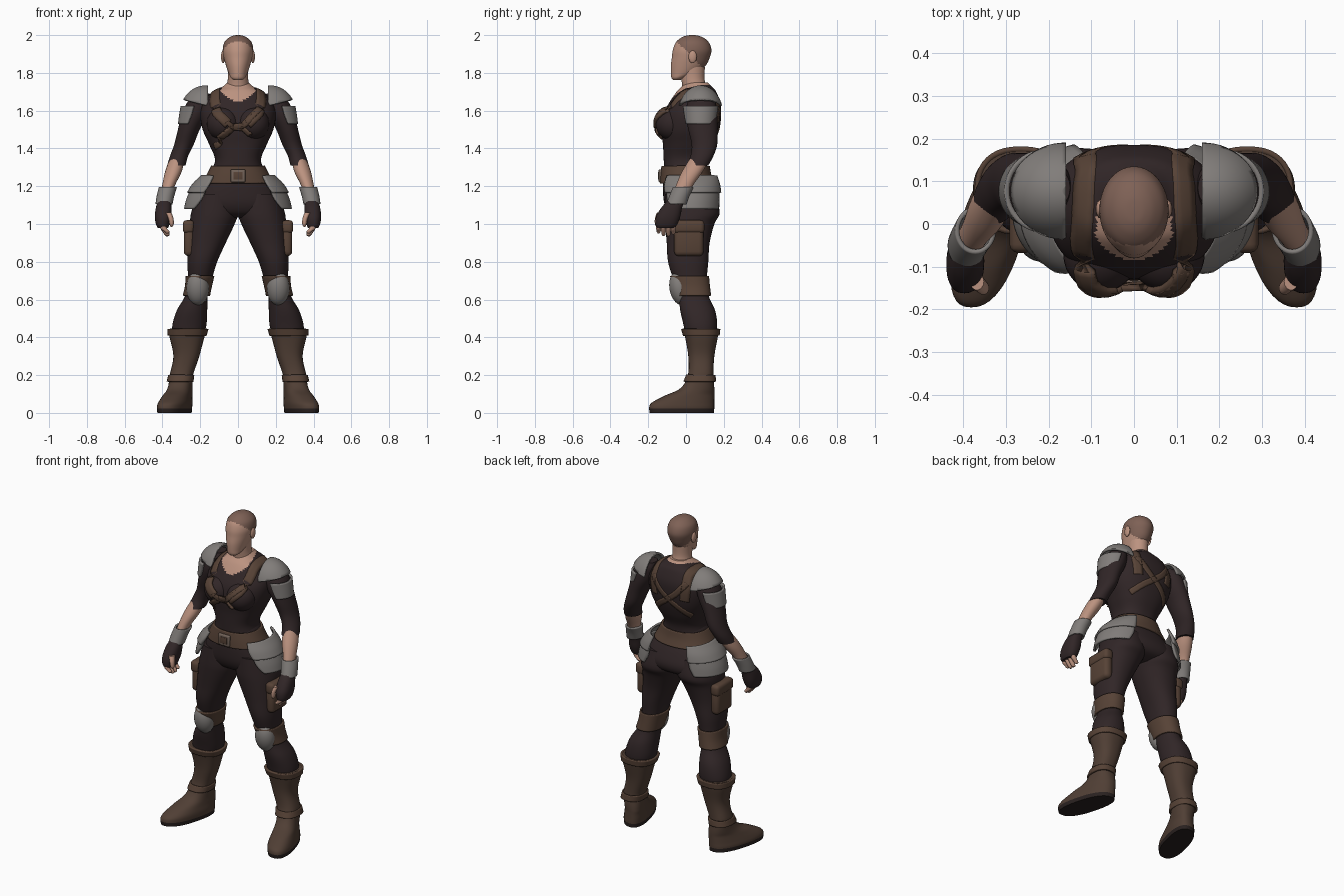
import bpy, bmesh, math
from mathutils import Vector, Matrix
from mathutils.bvhtree import BVHTree


def mat(name, r, g, b):
    m = bpy.data.materials.new(name)
    m.diffuse_color = (r, g, b, 1)
    return m


SKIN = mat("skin", 0.50, 0.29, 0.215)
HAIR = mat("cropped hair", 0.21, 0.12, 0.092)
CLOTH = mat("dark cloth", 0.030, 0.019, 0.020)
LEATHER = mat("brown leather", 0.095, 0.055, 0.037)
BOOT = mat("boot leather", 0.080, 0.049, 0.035)
STEEL = mat("grey steel", 0.22, 0.205, 0.195)
SOLE = mat("sole", 0.022, 0.015, 0.014)
BUCKLE = mat("buckle metal", 0.17, 0.125, 0.10)


def spline(rows, n=5):
    """Catmull-Rom through rows of numbers."""
    out, last = [], len(rows) - 1
    for i in range(last):
        a, b, c, d = rows[max(i - 1, 0)], rows[i], rows[i + 1], rows[min(i + 2, last)]
        for k in range(n):
            t = k / n
            out.append([0.5 * (2 * q + (r - p) * t + (2 * p - 5 * q + 4 * r - s) * t * t
                        + (3 * q - p - 3 * r + s) * t ** 3) for p, q, r, s in zip(a, b, c, d)])
    return out + [list(rows[-1])]


def finish(name, bm, mats, mirror=False, solid=0, rule=None):
    bmesh.ops.recalc_face_normals(bm, faces=bm.faces)
    if rule:
        for f in bm.faces:
            f.material_index = int(rule(f.calc_center_median()))
    me = bpy.data.meshes.new(name)
    bm.to_mesh(me)
    bm.free()
    for m in mats:
        me.materials.append(m)
    ob = bpy.data.objects.new(name, me)
    bpy.context.collection.objects.link(ob)
    if solid:
        s = ob.modifiers.new("thickness", 'SOLIDIFY')
        s.thickness, s.offset = solid, 0
    if mirror:
        ob.modifiers.new("mirror", 'MIRROR')
    return ob


def grid(bm, rows, closed):
    vs = [[bm.verts.new(p) for p in r] for r in rows]
    n = len(vs[0])
    for a, b in zip(vs, vs[1:]):
        for i in range(n if closed else n - 1):
            j = (i + 1) % n
            bm.faces.new((a[i], a[j], b[j], b[i]))
    return vs


def loft_bm(secs, p=2.0, caps=True, seg=40, n=5):
    """Horizontal rings, each given as (z, x0, x1, y0, y1)."""
    bm, rows = bmesh.new(), []
    for z, x0, x1, y0, y1 in spline(secs, n):
        ring = []
        for i in range(seg):
            a = 2 * math.pi * i / seg
            c, s = math.cos(a), math.sin(a)
            ring.append(((x0 + x1) / 2 + (x1 - x0) / 2 * math.copysign(abs(c) ** (2 / p), c),
                         (y0 + y1) / 2 + (y1 - y0) / 2 * math.copysign(abs(s) ** (2 / p), s), z))
        rows.append(ring)
    vs = grid(bm, rows, True)
    if caps:
        bm.faces.new(vs[0])
        bm.faces.new(vs[-1])
    return bm


def loft(name, secs, mats, mirror=False, p=2.0, caps=True, solid=0, rule=None, seg=40):
    return finish(name, loft_bm(secs, p, caps, seg), mats, mirror, solid, rule)


def ball(bm, c, r, seg=32):
    bmesh.ops.create_uvsphere(bm, u_segments=seg, v_segments=seg // 2, radius=1,
                              matrix=Matrix.Translation(c) @ Matrix.Diagonal((*r, 1)))
    return bm


def arc(name, rows, m, solid=0.012):
    """Curved plate: rows of (z, cx, cy, rx, ry, angle0, angle1), 0 degrees is outward."""
    bm, pts = bmesh.new(), []
    for z, cx, cy, rx, ry, a0, a1 in spline(rows, 4):
        an = [math.radians(a0 + (a1 - a0) * i / 24) for i in range(25)]
        pts.append([(cx + rx * math.cos(a), cy + ry * math.sin(a), z) for a in an])
    grid(bm, pts, False)
    return finish(name, bm, [m], True, solid)


def box(name, c, size, m, mirror=False, bev=0.015):
    bm = bmesh.new()
    bmesh.ops.create_cube(bm, size=1, matrix=Matrix.Translation(c) @ Matrix.Diagonal((*size, 1)))
    bmesh.ops.bevel(bm, geom=bm.edges[:], offset=bev, segments=3, profile=0.5, affect='EDGES')
    return finish(name, bm, [m], mirror)


# Head, ears and neck
loft("head", [(1.762, -.022, .022, -.068, -.03), (1.775, -.038, .038, -.077, .0), (1.80, -.05, .05, -.08, .06),
              (1.84, -.064, .064, -.08, .105), (1.88, -.075, .075, -.075, .125), (1.92, -.081, .081, -.07, .135),
              (1.96, -.073, .073, -.055, .122), (1.985, -.05, .05, -.028, .095), (1.997, -.026, .026, .0, .065),
              (2.0, -.005, .005, .025, .04)],
     [SKIN, HAIR], rule=lambda c: c.z > 1.915 - c.y, seg=64)
finish("ears", ball(bmesh.new(), (.079, .035, 1.885), (.011, .022, .034), 16), [SKIN], True)
loft("neck", [(1.64, -.07, .07, -.03, .13), (1.72, -.06, .06, -.02, .11), (1.77, -.054, .054, -.025, .098),
              (1.83, -.055, .055, -.03, .10)], [SKIN])

# Torso with bust; the neckline shows skin
tb = loft_bm([(1.75, -.055, .055, .0, .115), (1.725, -.085, .085, -.025, .14), (1.70, -.135, .135, -.05, .16),
              (1.64, -.185, .185, -.09, .182), (1.58, -.2, .2, -.12, .185), (1.5, -.187, .187, -.13, .175),
              (1.42, -.152, .152, -.122, .15), (1.34, -.122, .122, -.118, .115), (1.26, -.145, .145, -.115, .11)],
             2.4, seg=64, n=7)
for sx in (-1, 1):
    ball(tb, (sx * .078, -.07, 1.53), (.088, .09, .088))
surface = BVHTree.FromBMesh(tb)
finish("torso", tb, [CLOTH, SKIN], rule=lambda c: c.z > 1.70 + .4 * (c.y - .04) + 4 * c.x ** 2)


def strap(name, pts, width, m, mirror=False):
    """Band lying on the torso along a path."""
    path = [surface.find_nearest(Vector(p))[:2] for p in spline(pts, 8)]
    bm, rows = bmesh.new(), []
    for i, (p, nrm) in enumerate(path):
        t = path[min(i + 1, len(path) - 1)][0] - path[max(i - 1, 0)][0]
        side = t.cross(nrm).normalized() * width / 2
        row = []
        for k in (-1, -.33, .33, 1):
            q, qn = surface.find_nearest(p + nrm * .01 + side * k)[:2]
            row.append(q + qn * .006)
        rows.append(row)
    grid(bm, rows, False)
    return finish(name, bm, [m], mirror, .016)


# Harness
strap("shoulder_straps", [(.05, -.17, 1.53), (.11, -.15, 1.59), (.135, -.09, 1.66), (.132, .0, 1.715),
                          (.13, .08, 1.73), (.13, .16, 1.70), (.13, .2, 1.62), (.12, .2, 1.53)], .055, LEATHER, True)
strap("chest_strap", [(.135, -.12, 1.64), (.06, -.17, 1.56), (0, -.18, 1.51), (-.07, -.18, 1.45), (-.15, -.09, 1.40)],
      .035, LEATHER)
strap("short_chest_strap", [(-.06, -.17, 1.54), (0, -.18, 1.50), (.06, -.17, 1.455)], .025, LEATHER)
strap("back_straps", [(.13, .19, 1.66), (.06, .2, 1.58), (0, .2, 1.53), (-.08, .19, 1.47), (-.14, .13, 1.42)],
      .035, LEATHER, True)

# Pelvis, trousers and belt
loft("pelvis", [(1.32, -.124, .124, -.115, .11), (1.25, -.16, .16, -.12, .12), (1.18, -.2, .2, -.122, .155),
                (1.11, -.23, .23, -.115, .178), (1.06, -.22, .22, -.09, .16), (1.035, -.1, .1, -.05, .1)], [CLOTH], p=2.3)
loft("trouser_legs", [(1.16, .01, .22, -.11, .155), (1.06, .0, .248, -.113, .178), (1.0, .018, .255, -.11, .15),
                      (.9, .065, .262, -.102, .125), (.8, .11, .268, -.095, .118), (.7, .14, .265, -.065, .11),
                      (.62, .16, .28, -.04, .12), (.54, .163, .325, -.03, .155), (.46, .168, .348, -.012, .165),
                      (.39, .19, .345, .0, .155)], [CLOTH], True, p=2.2)
loft("belt", [(1.305, -.135, .135, -.122, .118), (1.26, -.158, .158, -.128, .126), (1.215, -.182, .182, -.131, .142)],
     [LEATHER], p=2.2, caps=False, solid=.016)
box("buckle_frame", (0, -.134, 1.255), (.078, .022, .068), BUCKLE, bev=.006)
box("buckle_inset", (0, -.145, 1.255), (.05, .006, .04), LEATHER, bev=.002)

# Hip plates
arc("upper_hip_plates", [(1.255, .095, .028, .095, .135, -68, 78), (1.21, .1, .028, .136, .15, -68, 78),
                         (1.165, .1, .028, .164, .158, -60, 76)], STEEL)
arc("lower_hip_plates", [(1.19, .1, .028, .142, .145, -62, 76), (1.13, .1, .028, .168, .15, -56, 74),
                         (1.08, .1, .028, .18, .152, -42, 66)], STEEL)

# Thigh pouches and knee armour
box("thigh_pouches", (.258, .015, .91), (.058, .155, .16), LEATHER, True, .024)
box("pouch_flaps", (.262, .015, .985), (.06, .165, .07), LEATHER, True, .02)
loft("knee_bands", [(.725, .13, .272, -.08, .117), (.67, .143, .276, -.062, .122), (.62, .153, .288, -.047, .128)],
     [LEATHER], True, p=2.2, caps=False, solid=.01)
kb = ball(bmesh.new(), (.213, -.032, .66), (.06, .056, .09))
for v in kb.verts:
    v.co.y += (v.co.z - .66) * -.12
finish("knee_plates", kb, [STEEL], True)

# Boots, with toes turned out
bb = loft_bm([(.445, .163, .368, -.02, .175), (.40, .178, .362, -.005, .168), (.3, .205, .342, .012, .15),
              (.2, .238, .362, .01, .145), (.13, .25, .375, -.03, .15), (.09, .25, .385, -.115, .15),
              (.055, .245, .395, -.18, .15), (.03, .245, .4, -.195, .15), (.0, .248, .397, -.192, .148)], 2.4)
for v in bb.verts:
    v.co.x -= (v.co.y - .03) * .26 * min(1, max(0, (.2 - v.co.z) / .1))
finish("boots", bb, [BOOT, SOLE], True, rule=lambda c: c.z < .026)
loft("boot_cuffs", [(.445, .162, .368, -.02, .176), (.41, .172, .366, -.01, .172)], [LEATHER], True, p=2.4,
     caps=False, solid=.012)
loft("ankle_straps", [(.2, .237, .363, .006, .15), (.165, .242, .372, -.008, .154)], [LEATHER], True, p=2.4,
     caps=False, solid=.012)

# Sleeves and forearms
loft("sleeves", [(1.69, .15, .22, .04, .13), (1.65, .145, .265, .01, .155), (1.58, .16, .298, .0, .165),
                 (1.5, .203, .318, .012, .166), (1.42, .235, .338, .03, .165), (1.36, .264, .36, .024, .145),
                 (1.31, .278, .375, .0, .118)], [CLOTH], True)
loft("forearms", [(1.36, .28, .355, .03, .13), (1.28, .297, .385, -.02, .09), (1.2, .335, .402, -.055, .035),
                  (1.12, .355, .415, -.085, .005)], [SKIN], True)
loft("bracers", [(1.195, .328, .414, -.064, .036), (1.15, .342, .425, -.082, .014), (1.105, .352, .432, -.1, -.002)],
     [STEEL], True, caps=False, solid=.01)

# Gloves, fingers and thumbs
loft("gloves", [(1.13, .358, .42, -.09, -.005), (1.09, .352, .434, -.128, -.02), (1.04, .352, .44, -.158, -.03),
                (1.0, .362, .435, -.162, -.045), (.98, .37, .425, -.155, -.06)], [CLOTH], True, p=2.4)
for i, tip in enumerate((.95, .937, .935, .945)):
    y = -.145 + .026 * i
    loft("finger_%d" % (i + 1), [(1.01, .385, .422, y - .014, y + .014), (.975, .375, .41, y - .013, y + .013),
                                 (tip + .01, .362, .39, y - .011, y + .011), (tip, .37, .38, y - .004, y + .004)],
         [SKIN], True, seg=14)
loft("thumbs", [(1.06, .352, .385, -.155, -.115), (1.03, .342, .37, -.165, -.13), (1.0, .34, .363, -.165, -.135),
                (.985, .348, .356, -.156, -.145)], [SKIN], True, seg=14)

# Shoulder armour
pb = ball(bmesh.new(), (.17, .077, 1.58), (.134, .114, .148), 48)
for co, no in (((.16, 0, 0), (-1, 0, 0)), ((0, 0, 1.585), (.25, 0, -1))):
    bmesh.ops.bisect_plane(pb, geom=pb.verts[:] + pb.edges[:] + pb.faces[:], plane_co=co, plane_no=no,
                           clear_outer=True)
finish("shoulder_plates", pb, [STEEL], True, .012)
arc("shoulder_lames", [(1.625, .21, .077, .088, .092, -75, 75), (1.575, .22, .077, .086, .086, -72, 72),
                       (1.53, .232, .077, .08, .08, -66, 66)], STEEL)

# Smooth shading with sharp edges kept
bpy.ops.object.select_all(action='SELECT')
bpy.context.view_layer.objects.active = bpy.data.objects["torso"]
bpy.ops.object.shade_smooth_by_angle(angle=math.radians(40))
